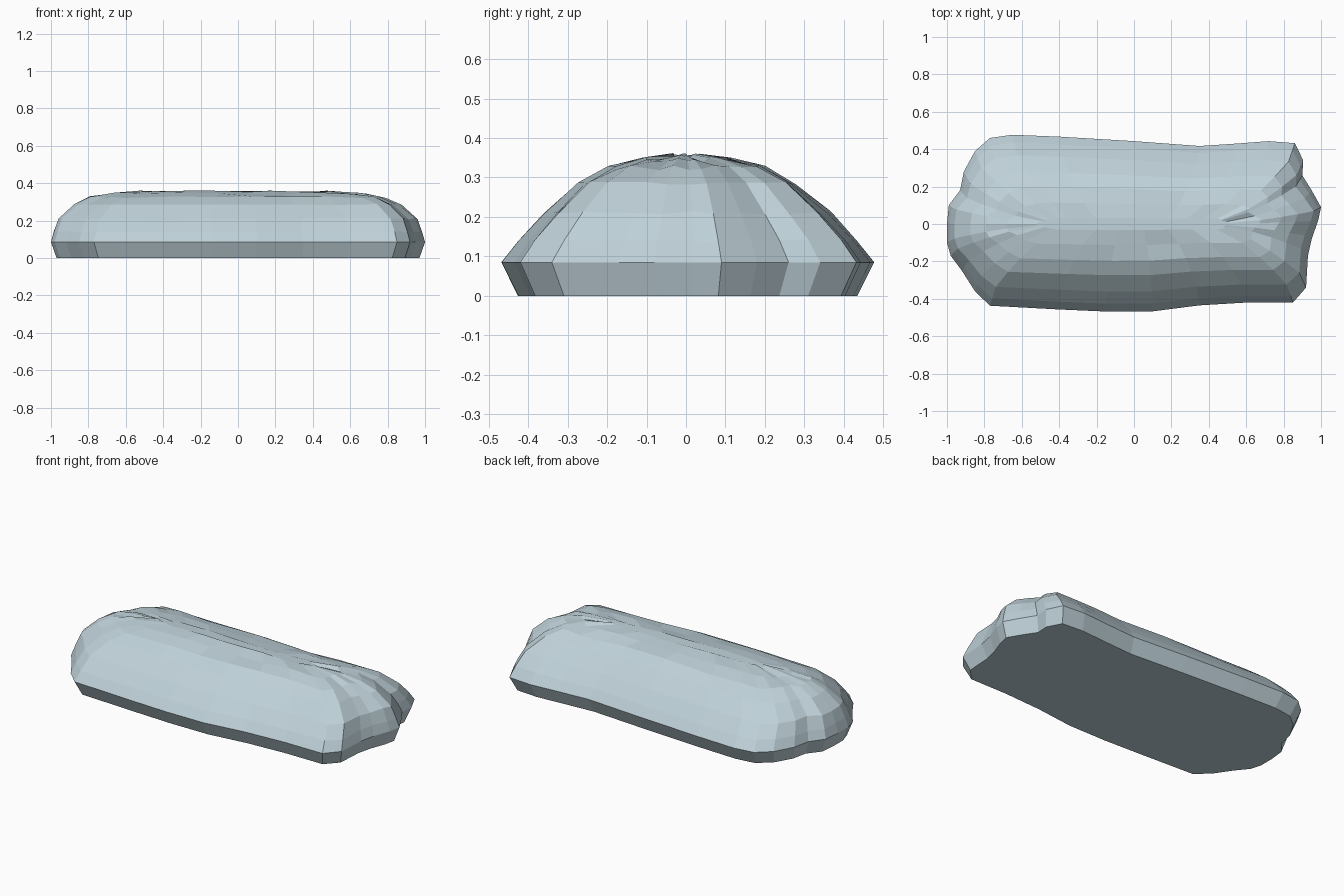
import bpy, bmesh, random

if "Cube" in bpy.data.objects:
    bpy.data.objects.remove(bpy.data.objects["Cube"])

random.seed(4)

# Widest outline of the stone, seen from the top
OUTLINE = [(-1, 0), (-.99, .1), (-.93, .18), (-.91, .28), (-.85, .39), (-.77, .46),
           (-.65, .477), (-.4, .467), (0, .443), (.35, .417), (.55, .43), (.72, .443),
           (.86, .432), (.905, .34), (.9, .26), (.95, .18), (1, .09), (.985, .02),
           (.95, -.08), (.93, -.17), (.92, -.34), (.85, -.42), (.6, -.42), (.35, -.435),
           (.1, -.467), (-.15, -.468), (-.4, -.457), (-.77, -.437), (-.85, -.36),
           (-.92, -.25), (-.98, -.17), (-1, -.1)]

# Height, length scale, width scale, roughness of each ring
RINGS = [(0, .97, .91, 0), (.085, 1, 1, 0), (.14, .985, .91, .003), (.21, .96, .77, .004),
         (.285, .875, .585, .004), (.325, .79, .42, .006), (.345, .68, .24, .007),
         (.355, .52, .07, .007)]

bm = bmesh.new()
rings = []
for z, sx, sy, rough in RINGS:
    rings.append([bm.verts.new((x * sx, y * sy, z + random.uniform(-rough, rough)))
                  for x, y in OUTLINE])

# Skin between rings, then close the underside and the crest
n = len(OUTLINE)
for low, high in zip(rings, rings[1:]):
    for i in range(n):
        j = (i + 1) % n
        bm.faces.new((low[i], low[j], high[j], high[i]))
bm.faces.new(rings[0])
bm.faces.new(rings[-1])
bmesh.ops.recalc_face_normals(bm, faces=bm.faces)

mesh = bpy.data.meshes.new("stone")
bm.to_mesh(mesh)
bm.free()
stone = bpy.data.objects.new("stone", mesh)
bpy.context.collection.objects.link(stone)

mat = bpy.data.materials.new("pale blue grey")
mat.diffuse_color = (.52, .64, .69, 1)
mat.use_nodes = True
mat.node_tree.nodes["Principled BSDF"].inputs["Base Color"].default_value = mat.diffuse_color
mesh.materials.append(mat)
